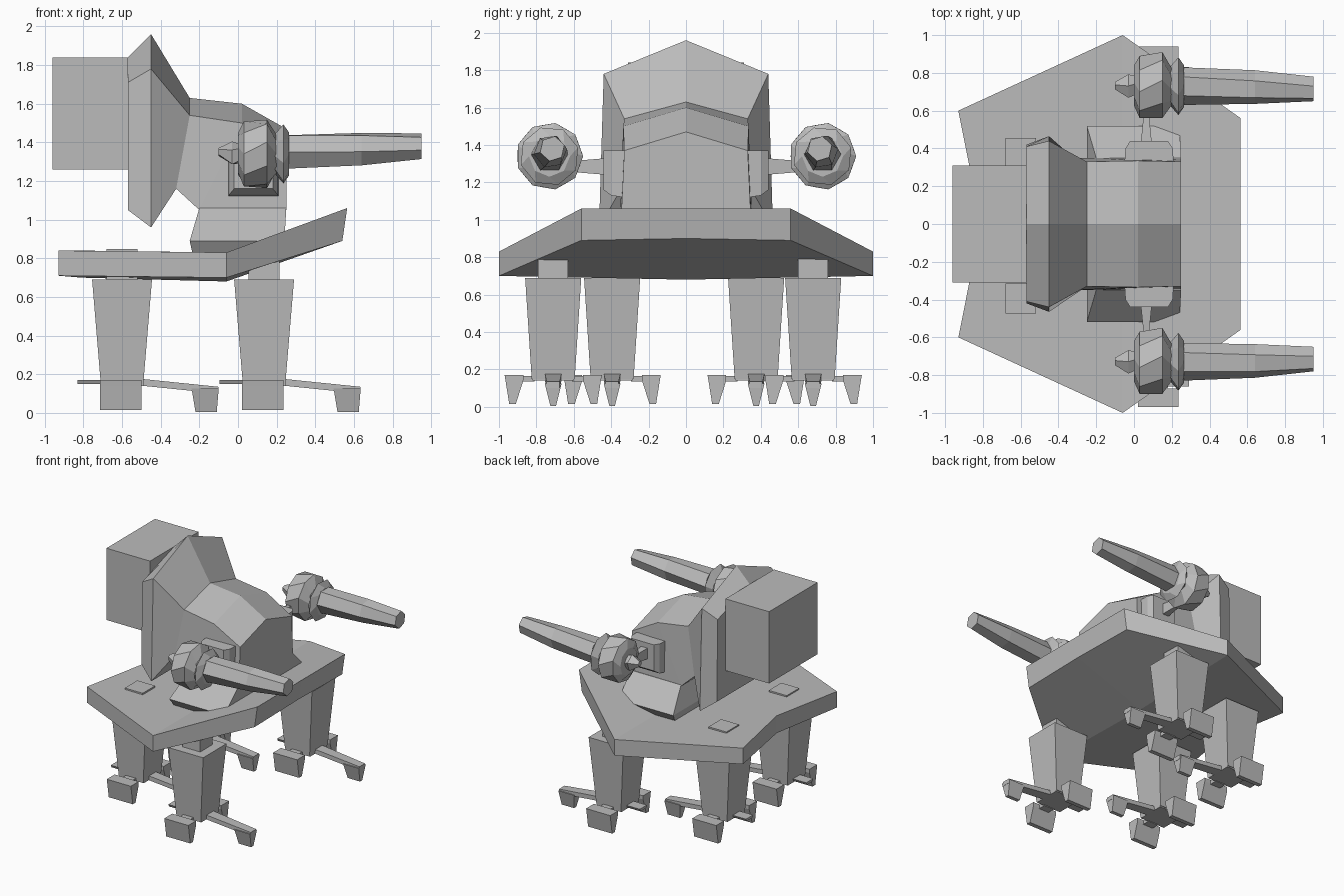
import bpy, bmesh, math

cube = bpy.data.objects.get("Cube")
if cube:
    bpy.data.objects.remove(cube, do_unlink=True)

grey = bpy.data.materials.new("plain_grey")
grey.use_nodes = True
grey.diffuse_color = (0.5, 0.5, 0.5, 1)
grey.node_tree.nodes["Principled BSDF"].inputs["Base Color"].default_value = (0.5, 0.5, 0.5, 1)


def loft(name, rings):
    """Skin matching rings of points and close both ends."""
    bm = bmesh.new()
    rows = [[bm.verts.new(p) for p in ring] for ring in rings]
    n = len(rows[0])
    for a, b in zip(rows, rows[1:]):
        for i in range(n):
            j = (i + 1) % n
            bm.faces.new((a[i], a[j], b[j], b[i]))
    for row in (rows[0], rows[-1]):
        for i in range((n - 1) // 2):
            ids = list(dict.fromkeys((i, i + 1, n - 2 - i, n - 1 - i)))
            bm.faces.new([row[k] for k in ids])
    bmesh.ops.recalc_face_normals(bm, faces=bm.faces)
    mesh = bpy.data.meshes.new(name)
    bm.to_mesh(mesh)
    bm.free()
    mesh.materials.append(grey)
    obj = bpy.data.objects.new(name, mesh)
    bpy.context.collection.objects.link(obj)
    return obj


def rect(x0, x1, y0, y1, z):
    return [(x0, y0, z), (x1, y0, z), (x1, y1, z), (x0, y1, z)]


def box(name, x0, x1, y0, y1, z0, z1):
    return loft(name, [rect(x0, x1, y0, y1, z) for z in (z0, z1)])


def house(x, x_low, low_y, low_z, side_y, side_z, ridge):
    """Gabled cross-section of the body."""
    return [(x_low, -low_y, low_z), (x, -side_y, side_z), (x, 0, ridge),
            (x, side_y, side_z), (x_low, low_y, low_z)]


def disc(x, y, z, r, n, turn=0.0):
    return [(x, y + r * math.cos(turn + math.tau * i / n),
             z + r * math.sin(turn + math.tau * i / n)) for i in range(n)]


def slab(top_x, low_x, y, top_z, low_z, low_mid, mid_in=0.0):
    """Cross-section of the deck, with a middle column."""
    return [(top_x, -y, top_z), (top_x + mid_in, 0, top_z), (top_x, y, top_z),
            (low_x, y, low_z), (low_x + mid_in, 0, low_mid), (low_x, -y, low_z)]


# Deck with raised front
loft("deck", [slab(-0.93, -0.93, 0.6, 0.84, 0.71, 0.70, 0.12),
              slab(-0.06, -0.06, 1.0, 0.83, 0.70, 0.68),
              slab(0.565, 0.54, 0.56, 1.06, 0.89, 0.90)])

# Turret base, body, rear collar and rear box
loft("turret_base", [rect(-0.23, 0.23, -0.46, 0.46, 0.80),
                     rect(-0.25, 0.24, -0.52, 0.52, 0.89),
                     rect(-0.2, 0.25, -0.35, 0.35, 1.06)])
neck = house(-0.25, -0.32, 0.35, 1.16, 0.33, 1.54, 1.63)
loft("turret_body", [neck,
                     house(0.02, -0.2, 0.35, 1.05, 0.335, 1.50, 1.60),
                     house(0.25, 0.25, 0.345, 1.05, 0.33, 1.37, 1.47)])
loft("rear_collar", [house(-0.57, -0.57, 0.42, 1.05, 0.41, 1.71, 1.84),
                     house(-0.45, -0.45, 0.465, 0.96, 0.44, 1.78, 1.96),
                     neck])
box("rear_box", -0.96, -0.57, -0.31, 0.31, 1.26, 1.84)


def gun(side, s):
    y, z = s * 0.73, 1.34
    # Mounting plate and tapered rod
    plate = [[(x, s * py, pz) for x, pz in
              ((0.08 - w, z0), (0.08 + w, z0), (0.08 + w, 1.37), (0.08 - w, 1.37))]
             for py, w, z0 in ((0.33, 0.13, 1.12), (0.40, 0.125, 1.13), (0.44, 0.10, 1.16))]
    loft(side + "_gun_plate", plate)
    loft(side + "_gun_rod", [[(0.065 + w * a, s * py, 1.285 + h * b)
                              for a, b in ((-1, -1), (1, -1), (1, 1), (-1, 1))]
                             for py, w, h in ((0.42, 0.03, 0.045), (0.6, 0.012, 0.03))])
    # Faceted housing with tail spike and flared muzzle ring
    loft(side + "_gun_housing", [disc(x, y, z, r, 9, t) for x, r, t in
                                 ((0.0, 0.11, 0), (0.03, 0.17, 0.35),
                                  (0.15, 0.18, 0), (0.2, 0.10, 0.35))])
    loft(side + "_gun_tail", [disc(-0.1, y, z + 0.01, 0.022, 5),
                              disc(-0.03, y, z, 0.065, 5, 0.3),
                              disc(0.02, y, z, 0.05, 5)])
    loft(side + "_gun_flange", [disc(x, y, z, r, 8, t) for x, r, t in
                                ((0.18, 0.09, 0), (0.235, 0.16, 0.3), (0.265, 0.11, 0))])
    # Barrel
    loft(side + "_gun_barrel", [disc(0.24, y, z + 0.01, 0.10, 6),
                                disc(0.64, y - s * 0.005, z + 0.025, 0.09, 6, 0.15),
                                disc(0.95, y - s * 0.015, z + 0.04, 0.068, 6, 0.3)])


def leg(name, x, y, half_low):
    # Hip block through the deck and tapered leg
    box(name + "_hip", x - 0.08, x + 0.08, y - 0.08, y + 0.08, 0.67, half_low)
    loft(name + "_leg", [rect(x - w, x + w, y - d, y + d, z)
                         for w, d, z in ((0.11, 0.115, 0.15), (0.155, 0.15, 0.69))])
    # Foot plate with back spur
    box(name + "_foot", x - 0.11, x + 0.11, y - 0.11, y + 0.11, 0.14, 0.175)
    loft(name + "_spur", [rect(x - 0.23, x - 0.1, y - w, y + w, z)
                          for w, z in ((0.035, 0.15), (0.045, 0.17))])
    # Front toe arm and claw
    loft(name + "_toe", [[(x + d, y - w, z), (x + d, y + w, z),
                          (x + d, y + w, z - 0.035), (x + d, y - w, z - 0.035)]
                         for d, w, z in ((0.08, 0.045, 0.178), (0.5, 0.035, 0.135))])
    loft(name + "_claw", [rect(x + 0.38, x + 0.49, y - 0.015, y + 0.015, 0.005),
                          rect(x + 0.36, x + 0.5, y - 0.045, y + 0.045, 0.125)])
    # Side claws
    for s, side in ((1, "left"), (-1, "right")):
        loft(name + "_" + side + "_claw",
             [rect(x - 0.115, x + 0.1, y + s * a, y + s * b, z) for a, b, z in
              ((0.2, 0.235, 0.015), (0.16, 0.255, 0.14), (0.16, 0.26, 0.17))])
        box(name + "_" + side + "_claw_arm", x - 0.045, x + 0.045,
            y + s * 0.1, y + s * 0.18, 0.135, 0.165)


for s, side in ((1, "left"), (-1, "right")):
    gun(side, s)
    leg("front_" + side, 0.135, s * 0.695 - 0.015, 0.84)
    leg("rear_" + side, -0.6, s * 0.385 - 0.01, 0.848)
